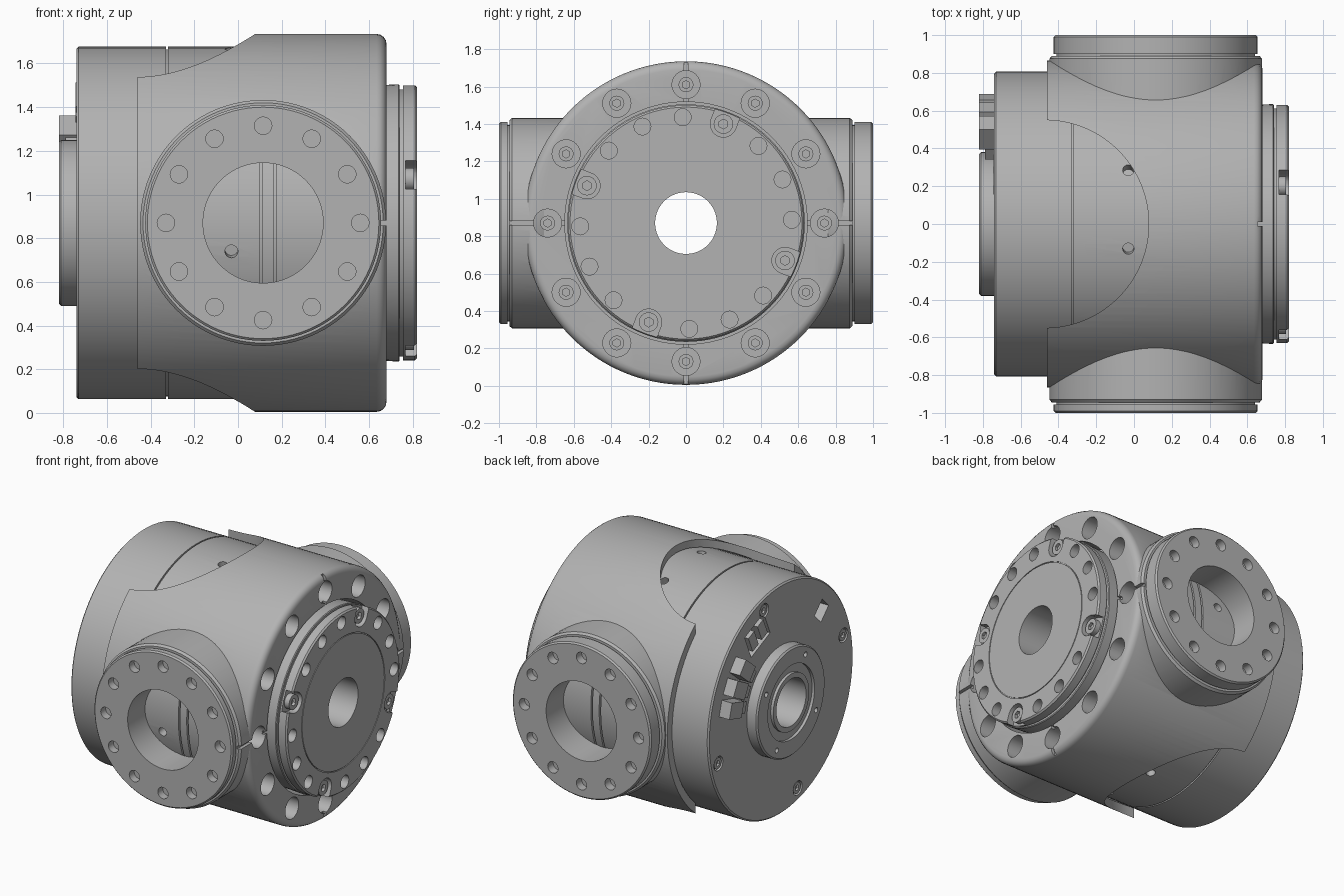
import bpy, bmesh
from math import pi, sin, cos, radians
from mathutils import Matrix, Vector

old = bpy.data.objects.get("Cube")
if old:
    bpy.data.objects.remove(old, do_unlink=True)

ZC = 0.87    # height of the main axis
BX = 0.115   # x of the side ports

grey = bpy.data.materials.new("machined_grey")
grey.use_nodes = True
grey.diffuse_color = (0.45, 0.45, 0.45, 1)
grey.node_tree.nodes["Principled BSDF"].inputs["Base Color"].default_value = (0.45, 0.45, 0.45, 1)

# Local axis z is turned onto x or y
ALONG_X = Matrix.Translation((0, 0, ZC)) @ Matrix.Rotation(pi / 2, 4, 'Y')
ALONG_Y = Matrix.Translation((BX, 0, ZC)) @ Matrix.Rotation(-pi / 2, 4, 'X')


def add_lathe(bm, profile, mat, steps=96, closed=False):
    """Spin (axial, radius) points; cap the ends unless the profile is closed."""
    rings = [[bm.verts.new(mat @ Vector((r * cos(2 * pi * i / steps), r * sin(2 * pi * i / steps), a)))
              for i in range(steps)] for a, r in profile]
    pairs = list(zip(rings, rings[1:])) + ([(rings[-1], rings[0])] if closed else [])
    for p, q in pairs:
        for i in range(steps):
            j = (i + 1) % steps
            bm.faces.new((p[i], p[j], q[j], q[i]))
    if not closed:
        bm.faces.new(rings[0])
        bm.faces.new(rings[-1])


def add_box(bm, lo, hi, mat=Matrix()):
    lo, hi = Vector(lo), Vector(hi)
    size = Matrix.Diagonal((*(hi - lo), 1))
    bmesh.ops.create_cube(bm, size=1, matrix=mat @ Matrix.Translation((lo + hi) / 2) @ size)


def finish(name, bm):
    bmesh.ops.recalc_face_normals(bm, faces=bm.faces)
    me = bpy.data.meshes.new(name)
    bm.to_mesh(me)
    bm.free()
    me.materials.append(grey)
    ob = bpy.data.objects.new(name, me)
    bpy.context.collection.objects.link(ob)
    return ob


def lathe(name, profile, mat=ALONG_X, steps=96, closed=False):
    bm = bmesh.new()
    add_lathe(bm, profile, mat, steps, closed)
    return finish(name, bm)


def pegs(name, radius, r, a0, a1, count, start=0, mat=ALONG_X, steps=16, skip=()):
    """A ring of cylinders parallel to the axis; angles run from +y (or +x) towards +z."""
    bm = bmesh.new()
    for k in range(count):
        if k in skip:
            continue
        t = radians(start + 360 * k / count)
        u, v = radius * cos(t), radius * sin(t)
        local = (-v, u, 0) if mat is ALONG_X else (u, -v, 0)
        add_lathe(bm, [(a0, r), (a1, r)], mat @ Matrix.Translation(local), steps)
    return finish(name, bm)


def boolean(ob, tool, op='DIFFERENCE'):
    tool.hide_render = True
    mod = ob.modifiers.new("bool", 'BOOLEAN')
    mod.operation, mod.solver, mod.object = op, 'EXACT', tool
    bpy.context.view_layer.objects.active = ob
    bpy.ops.object.modifier_apply(modifier=mod.name)
    bpy.data.objects.remove(tool, do_unlink=True)


def groove(x, w, r, d):
    return [(x, r), (x, r - d), (x + w, r - d), (x + w, r)]


# Motor body with rear hub and through bore
body = lathe("motor_body", [
    (-0.82, 0.165), (-0.82, 0.20), (-0.80, 0.20), (-0.80, 0.26), (-0.82, 0.26), (-0.82, 0.37),
    (-0.81, 0.38), (-0.74, 0.38), (-0.74, 0.797), (-0.73, 0.807),
    *groove(-0.33, 0.01, 0.807, 0.012), *groove(0.10, 0.012, 0.807, 0.02),
    *groove(0.165, 0.012, 0.807, 0.02), (0.48, 0.807), (0.48, 0.60), (0.70, 0.60), (0.70, 0.165)],
    closed=True)
# radial holes around the body
bm = bmesh.new()
for k in range(12):
    spin = Matrix.Translation((0, 0, ZC)) @ Matrix.Rotation(radians(-20.7 + 30 * k), 4, 'X')
    add_lathe(bm, [(0.74, 0.03), (0.84, 0.03)], spin @ Matrix.Translation((-0.03, 0, 0)), 16)
boolean(body, finish("radial_cutter", bm))
# rear face screw recesses, hub holes and two connector pockets
boolean(body, pegs("rear_cutter", 0.72, 0.05, -0.80, -0.71, 4, 75))
boolean(body, pegs("hub_cutter", 0.32, 0.018, -0.84, -0.78, 4, 30))


def radial(angle):
    """Frame on the rear face: local y points outward."""
    return Matrix.Translation((0, 0, ZC)) @ Matrix.Rotation(radians(angle), 4, 'X')


bm = bmesh.new()
add_box(bm, (-0.80, 0.52, -0.13), (-0.68, 0.70, 0.10), radial(66))
add_box(bm, (-0.80, 0.58, -0.05), (-0.66, 0.70, 0.05), radial(135))
boolean(body, finish("pocket_cutter", bm))
rear_screws = pegs("rear_screws", 0.72, 0.04, -0.735, -0.70, 4, 75)
boolean(rear_screws, pegs("socket_cutter", 0.72, 0.02, -0.75, -0.72, 4, 75, steps=6))

# Connector blocks beside the hub
bm = bmesh.new()
for angle in (16, 28, 40):
    add_box(bm, (-0.82, 0.56, -0.055), (-0.73, 0.70, 0.055), radial(angle))
    add_box(bm, (-0.79, 0.48, -0.04), (-0.73, 0.57, 0.04), radial(angle))
for side in (-0.07, 0.04):
    add_box(bm, (-0.745, 0.55, side - 0.035), (-0.67, 0.67, side + 0.035), radial(66))
connectors = finish("connector_blocks", bm)

# Housing: rounded barrel joined with the two side bosses
barrel = [(-0.46, 0.865), *[(0.635 + 0.045 * sin(t * pi / 8), 0.82 + 0.045 * cos(t * pi / 8)) for t in range(5)]]
housing = lathe("housing", barrel, steps=128)
for sign, end in ((-1, 0.945), (1, 0.89)):
    boss = [(sign * a, r) for a, r in ((0.2, 0.563), (end - 0.015, 0.563), (end, 0.55))]
    boolean(housing, lathe("boss", boss, ALONG_Y), 'UNION')
boolean(housing, lathe("cavity", [(-0.6, 0.812), (0.5, 0.812), (0.5, 0.648), (0.8, 0.648)]))
boolean(housing, lathe("port_bore", [(-1.1, 0.30), (1.1, 0.30)], ALONG_Y))
# round scallops in the rear edge, above and below
boolean(housing, lathe("scallop", [(-0.2, 0.55), (2, 0.55)], Matrix.Translation((-0.472, 0, 0))))
# counterbores and slits in the output end
boolean(housing, pegs("counterbore", 0.74, 0.075, 0.56, 0.75, 12, steps=24))
for half in ((0.97, 0.011), (0.011, 0.97)):
    bm = bmesh.new()
    add_box(bm, (0.655, -half[0], ZC - half[1]), (0.75, half[0], ZC + half[1]))
    boolean(housing, finish("slit", bm))
housing_bolts = pegs("housing_bolts", 0.74, 0.04, 0.55, 0.60, 12)
boolean(housing_bolts, pegs("bolt_socket", 0.74, 0.022, 0.58, 0.65, 12, steps=6))

# Side port flanges with bolt circles
for name, s, base in (("front", -1, 0.945), ("back", 1, 0.89)):
    ring = [(0.76, 0.275), (0.76, 0.45), (base - 0.02, 0.525), (base + 0.01, 0.525), (base + 0.01, 0.54),
            (0.99, 0.54), (1.0, 0.53), (1.0, 0.275)]
    flange = lathe(name + "_port_flange", [(s * a, r) for a, r in ring], ALONG_Y, closed=True)
    boolean(flange, pegs("port_holes", 0.445, 0.04, s * 0.94, s * 1.05, 12, mat=ALONG_Y, steps=20))

# Output flange: two stacked rims, a fine ring line and the bore
output = lathe("output_flange", [
    (0.55, 0.165), (0.55, 0.625), (0.735, 0.635), (0.74, 0.63), (0.74, 0.612), (0.755, 0.612),
    (0.755, 0.63), (0.81, 0.63), (0.82, 0.62), (0.82, 0.463), (0.814, 0.463), (0.814, 0.457),
    (0.82, 0.457), (0.82, 0.165)], closed=True)
POCKETS = (0, 4, 8, 12)
boolean(output, pegs("output_holes", 0.566, 0.045, 0.75, 0.9, 16, 69.3, steps=20, skip=POCKETS))
# U-shaped screw pockets open to the rim
boolean(output, pegs("pocket_round", 0.566, 0.07, 0.768, 0.9, 4, 69.3, steps=28))
bm = bmesh.new()
for k in range(4):
    add_box(bm, (0.768, 0.566, -0.07), (0.9, 0.70, 0.07), radial(69.3 + 90 * k))
boolean(output, finish("pocket_mouth", bm))
output_screws = pegs("output_screws", 0.566, 0.052, 0.76, 0.805, 4, 69.3, steps=24)
boolean(output_screws, pegs("output_sockets", 0.566, 0.026, 0.785, 0.85, 4, 69.3, steps=6))

# Smooth round surfaces, keep machined edges crisp
bpy.ops.object.select_all(action='DESELECT')
for ob in bpy.context.collection.objects:
    if ob.type == 'MESH' and grey.name in ob.data.materials:
        ob.select_set(True)
        bpy.context.view_layer.objects.active = ob
bpy.ops.object.shade_smooth_by_angle(angle=radians(32))
